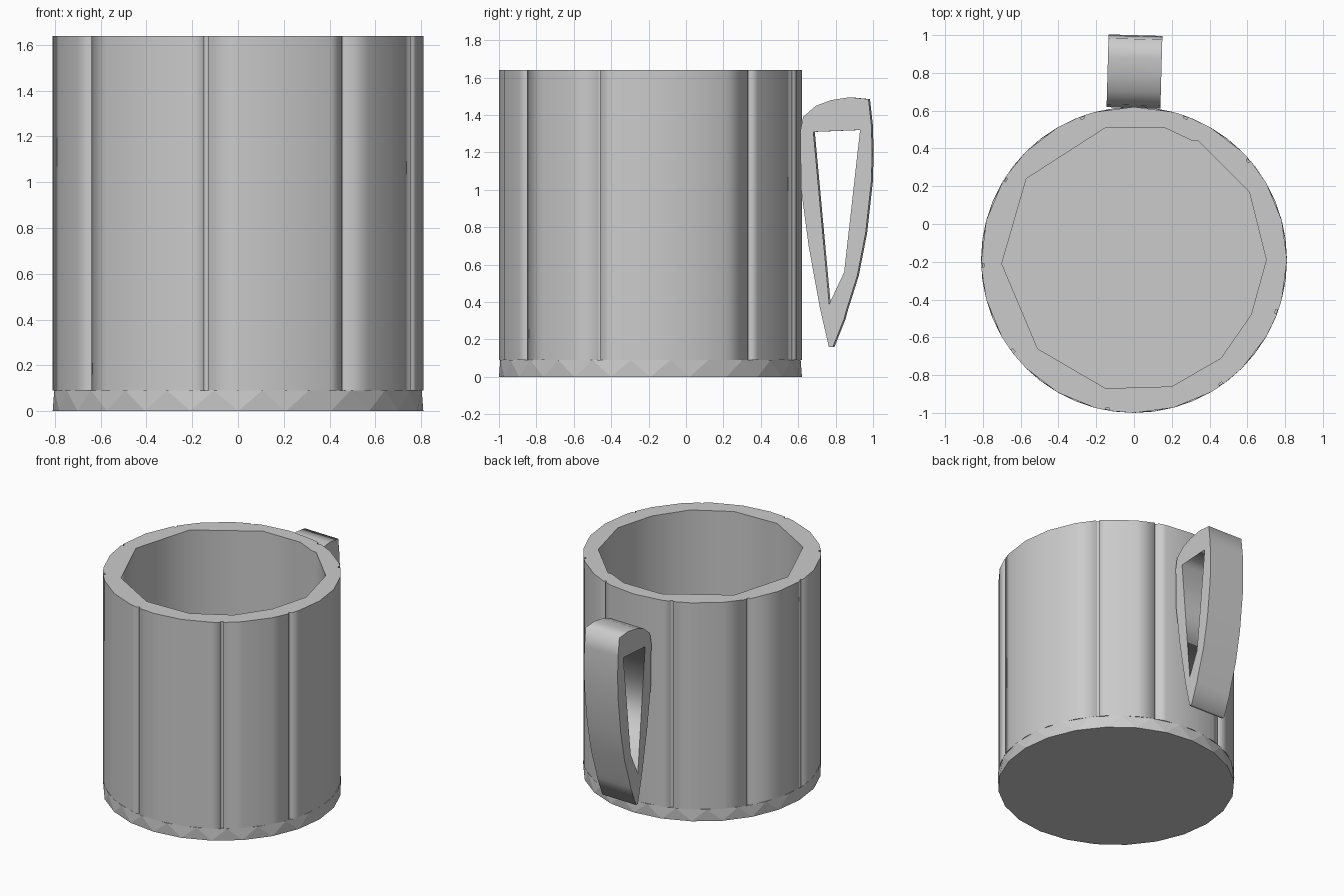
import bpy, bmesh
from math import sin, cos, radians, pi

cube = bpy.data.objects.get("Cube")
if cube:
    bpy.data.objects.remove(cube, do_unlink=True)

clay = bpy.data.materials.new("plain_grey")
clay.use_nodes = True
GREY = (0.6, 0.6, 0.6, 1)
clay.diffuse_color = GREY
clay.node_tree.nodes["Principled BSDF"].inputs["Base Color"].default_value = GREY

CENTRE_Y, RADIUS, BASE_TOP, HEIGHT = -0.19, 0.81, 0.09, 1.64


def finish(name, bm):
    bmesh.ops.remove_doubles(bm, verts=bm.verts, dist=0.0005)
    bmesh.ops.recalc_face_normals(bm, faces=bm.faces)
    mesh = bpy.data.meshes.new(name)
    bm.to_mesh(mesh)
    bm.free()
    mesh.materials.append(clay)
    obj = bpy.data.objects.new(name, mesh)
    bpy.context.collection.objects.link(obj)
    return obj


def extruded_outline(name, loops, depth):
    """Solid from an outer loop and a hole, extruded evenly along local z."""
    curve = bpy.data.curves.new(name + "_outline", "CURVE")
    curve.dimensions = "2D"
    curve.fill_mode = "BOTH"
    curve.extrude = depth / 2
    for loop in loops:
        spline = curve.splines.new("POLY")
        spline.points.add(len(loop) - 1)
        for point, (x, y) in zip(spline.points, loop):
            point.co = (x, y, 0, 1)
        spline.use_cyclic_u = True
    temp = bpy.data.objects.new(name + "_outline", curve)
    bpy.context.collection.objects.link(temp)
    bpy.context.view_layer.update()
    filled = bpy.data.meshes.new_from_object(temp)
    bm = bmesh.new()
    bm.from_mesh(filled)
    bpy.data.objects.remove(temp, do_unlink=True)
    bpy.data.curves.remove(curve)
    bpy.data.meshes.remove(filled)
    return finish(name, bm)


def on_circle(degrees, radius=RADIUS):
    a = radians(degrees)
    return (radius * cos(a), CENTRE_Y + radius * sin(a))


# Cup wall: faceted round outside with thin vertical grooves, uneven polygon inside
grooves = [41, 70, 110, 148, 182, 217, 260, 305, 340]
marks = [(a, RADIUS) for a in range(0, 360, 15)
         if all(abs(a - g) > 3 for g in grooves)]
for g in grooves:
    marks += [(g - 0.8, RADIUS), (g - 0.7, RADIUS - 0.015),
              (g + 0.7, RADIUS - 0.015), (g + 0.8, RADIUS)]
outside = [on_circle(a, r) for a, r in sorted(marks)]
inside = [(-0.15, 0.51), (0.16, 0.51), (0.31, 0.44), (0.34, 0.44),
          (0.61, 0.17), (0.70, -0.19), (0.62, -0.48), (0.46, -0.71),
          (0.20, -0.86), (-0.15, -0.87), (-0.51, -0.66), (-0.70, -0.21),
          (-0.57, 0.24)]
wall = extruded_outline("cup_wall", [outside, inside], HEIGHT - BASE_TOP)
wall.location.z = (HEIGHT + BASE_TOP) / 2

# Base: shallow disc whose side is a band of triangular facets
SIDES = 24
step = 360 / SIDES
bm = bmesh.new()
low = [bm.verts.new((*on_circle(i * step), 0)) for i in range(SIDES)]
high = [bm.verts.new((*on_circle((i + 0.5) * step), BASE_TOP)) for i in range(SIDES)]
bm.faces.new(low)
bm.faces.new(high)
for i in range(SIDES):
    j = (i + 1) % SIDES
    bm.faces.new((low[i], low[j], high[i]))
    bm.faces.new((low[j], high[j], high[i]))
finish("cup_base", bm)

# Handle: side profile with a long tapering finger hole
profile = [(0.615, 1.31), (0.63, 1.39), (0.70, 1.45), (0.78, 1.48),
           (0.88, 1.495), (0.98, 1.485), (0.995, 1.35), (1.0, 1.2),
           (0.995, 1.04), (0.965, 0.77), (0.92, 0.54), (0.86, 0.35),
           (0.85, 0.31), (0.79, 0.16), (0.768, 0.16), (0.72, 0.37),
           (0.66, 0.7), (0.62, 1.0)]
finger_hole = [(0.685, 1.31), (0.935, 1.32), (0.85, 0.56), (0.77, 0.39)]
handle = extruded_outline("handle", [profile, finger_hole], 0.285)
handle.rotation_euler = (pi / 2, 0, radians(88.4))
handle.location.x = -0.02
